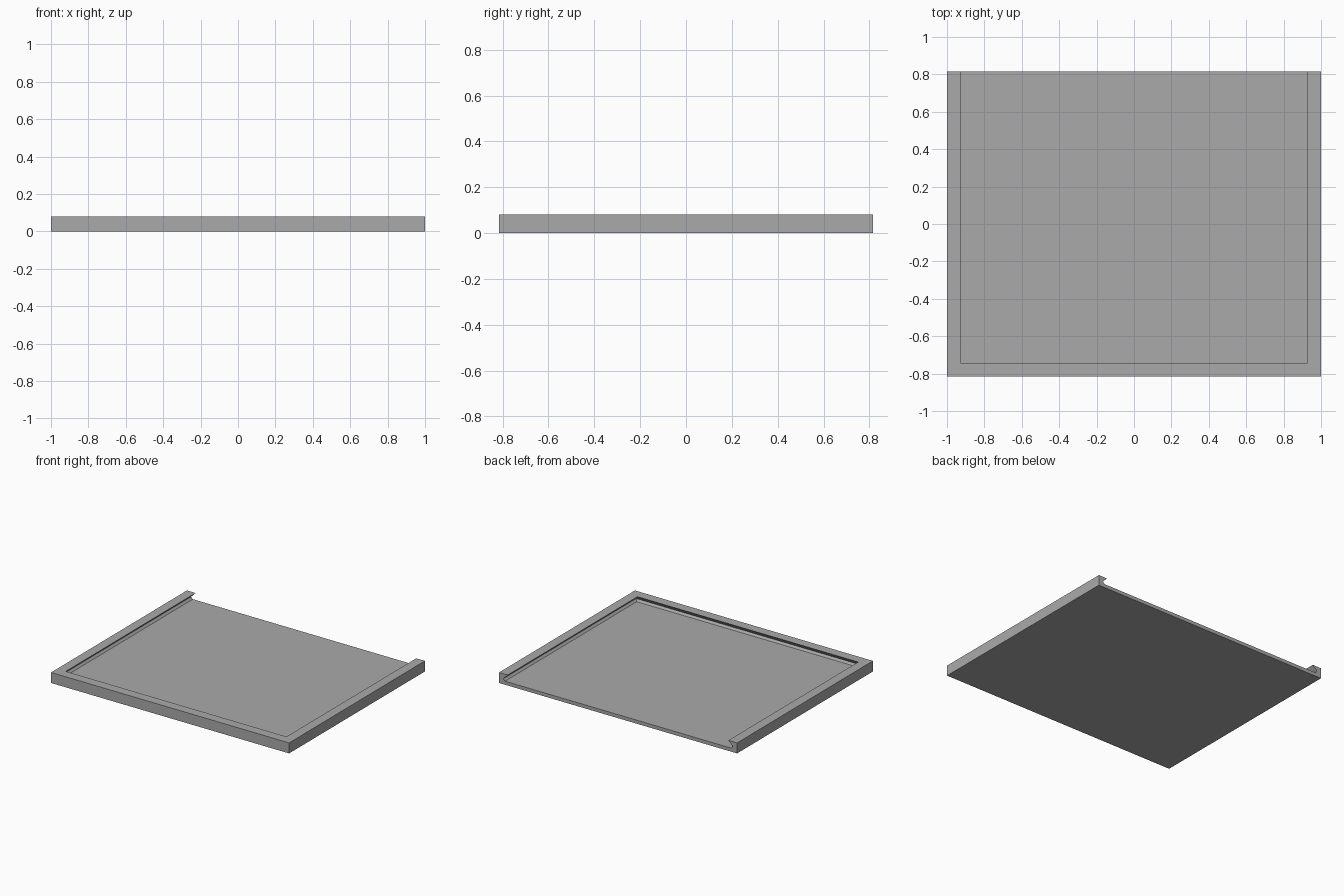
import bpy
import bmesh

cube = bpy.data.objects.get("Cube")
if cube:
    bpy.data.objects.remove(cube)

HALF_X, HALF_Y, HEIGHT = 1.0, 0.815, 0.08
FLOOR = 0.027

# One plain grey for the whole tray
grey = bpy.data.materials.new("plain grey")
grey.use_nodes = True
colour = (0.4, 0.4, 0.4, 1)
grey.diffuse_color = colour
grey.node_tree.nodes["Principled BSDF"].inputs["Base Color"].default_value = colour

# Tray cross-section from the outer bottom edge to the floor: (inset, height)
profile = [(0, 0), (0, HEIGHT), (0.073, HEIGHT), (0.036, 0.042), (0.05, FLOOR)]


def ring_path(inset):
    """U-shaped path, open at the back, at a given inset from the outside."""
    x, y = HALF_X - inset, -HALF_Y + inset
    return [(-x, HALF_Y), (-x, y), (x, y), (x, HALF_Y)]


# Sweep the undercut rim around three sides, then close floor, base and back
bm = bmesh.new()
rings = [[bm.verts.new((x, y, z)) for x, y in ring_path(d)] for d, z in profile]
for lower, upper in zip(rings, rings[1:]):
    for i in range(3):
        bm.faces.new((lower[i], lower[i + 1], upper[i + 1], upper[i]))
bm.faces.new(rings[-1])
bm.faces.new(rings[0][::-1])
bm.faces.new([r[0] for r in rings] + [r[3] for r in reversed(rings)])
bmesh.ops.recalc_face_normals(bm, faces=bm.faces)

mesh = bpy.data.meshes.new("sliding_lid_tray")
bm.to_mesh(mesh)
bm.free()
mesh.materials.append(grey)
tray = bpy.data.objects.new("sliding_lid_tray", mesh)
bpy.context.collection.objects.link(tray)
